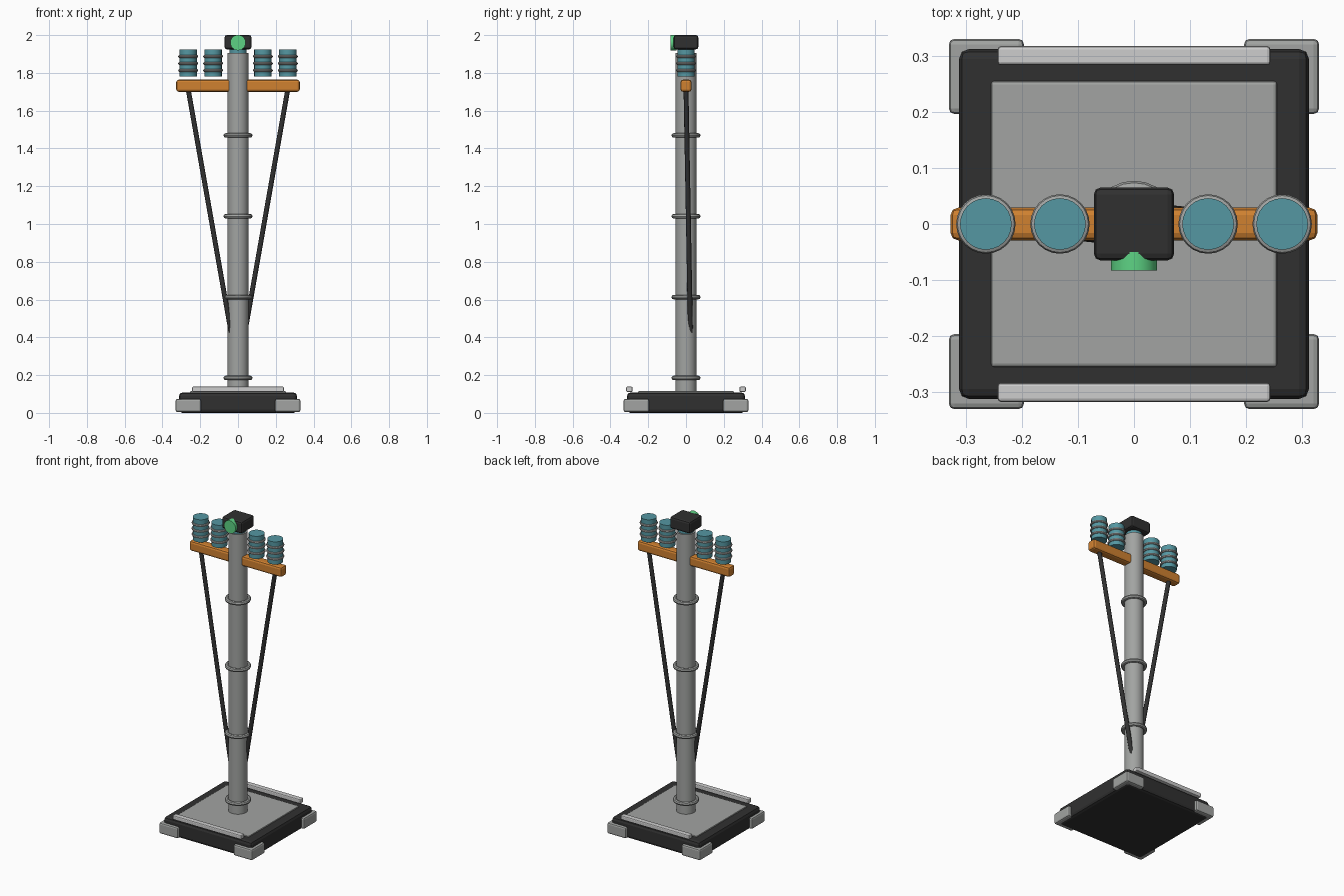
import bpy
import bmesh
from math import radians
from mathutils import Vector

cube = bpy.data.objects.get("Cube")
if cube:
    bpy.data.objects.remove(cube, do_unlink=True)


def material(name, r, g, b):
    m = bpy.data.materials.new(name)
    m.use_nodes = True
    m.diffuse_color = (r, g, b, 1)
    m.node_tree.nodes["Principled BSDF"].inputs["Base Color"].default_value = (r, g, b, 1)
    return m


STEEL = material("steel grey", 0.36, 0.37, 0.36)
PALE = material("pale grey", 0.61, 0.61, 0.61)
BLACK = material("charcoal", 0.03, 0.03, 0.03)
ORANGE = material("orange", 0.63, 0.22, 0.03)
TEAL = material("teal", 0.09, 0.31, 0.36)
GREEN = material("signal green", 0.11, 0.65, 0.23)


def finish(obj, name, mat, smooth=True):
    obj.name = name
    obj.data.materials.append(mat)
    if smooth:
        bpy.ops.object.shade_smooth_by_angle(angle=radians(35))
    return obj


def box(name, mat, center, size, bevel):
    """Bevelled box."""
    bpy.ops.mesh.primitive_cube_add(size=1, location=center)
    obj = bpy.context.object
    bm = bmesh.new()
    bm.from_mesh(obj.data)
    bmesh.ops.scale(bm, vec=size, verts=bm.verts)
    bmesh.ops.bevel(bm, geom=bm.edges[:], offset=bevel, segments=2,
                    profile=0.5, affect='EDGES')
    bm.to_mesh(obj.data)
    bm.free()
    return finish(obj, name, mat, smooth=False)


def rod(name, mat, start, end, radius, sides=24):
    """Cylinder between two points."""
    a, b = Vector(start), Vector(end)
    bpy.ops.mesh.primitive_cylinder_add(
        vertices=sides, radius=radius, depth=(b - a).length, location=(a + b) / 2)
    obj = bpy.context.object
    obj.rotation_euler = (b - a).to_track_quat('Z', 'Y').to_euler()
    return finish(obj, name, mat)


def ring(name, mat, center, major, minor, sides=24):
    bpy.ops.mesh.primitive_torus_add(
        location=center, major_radius=major, minor_radius=minor,
        major_segments=sides, minor_segments=8)
    return finish(bpy.context.object, name, mat)


# Base slab, deck plate, corner feet and edge rails
box("base_slab", BLACK, (0, 0, 0.054), (0.624, 0.624, 0.108), 0.018)
box("deck_plate", STEEL, (0, 0, 0.105), (0.51, 0.51, 0.02), 0.006)
for sx in (-1, 1):
    for sy in (-1, 1):
        box("corner_foot", STEEL, (sx * 0.263, sy * 0.263, 0.039),
            (0.134, 0.134, 0.07), 0.01)
for sy in (-1, 1):
    box("edge_rail", PALE, (0, sy * 0.3, 0.125), (0.486, 0.034, 0.028), 0.006)

# Pole with clamp rings
rod("pole", STEEL, (0, 0, 0.1), (0, 0, 1.905), 0.056)
for i in range(4):
    ring("clamp_ring", STEEL, (0, 0, 0.185 + i * 0.428), 0.065, 0.012)

# Cross arm and its two braces
box("cross_arm", ORANGE, (0, 0, 1.732), (0.654, 0.058, 0.064), 0.013)
for s in (-1, 1):
    rod("brace", BLACK, (s * 0.264, 0, 1.715), (s * 0.032, s * 0.024, 0.4), 0.013, 12)

# Row of ribbed insulators, the middle one sunk in the pole
for i in range(-2, 3):
    x = i * 0.132
    rod("insulator", TEAL, (x, 0, 1.78), (x, 0, 1.925), 0.046)
    for j in range(3):
        ring("insulator_rib", STEEL, (x, 0, 1.813 + j * 0.037), 0.045, 0.008)

# Signal head with front lens
box("signal_head", BLACK, (0, 0, 1.9625), (0.143, 0.13, 0.075), 0.012)
rod("signal_lens", GREEN, (0, -0.05, 1.96), (0, -0.083, 1.96), 0.041)
